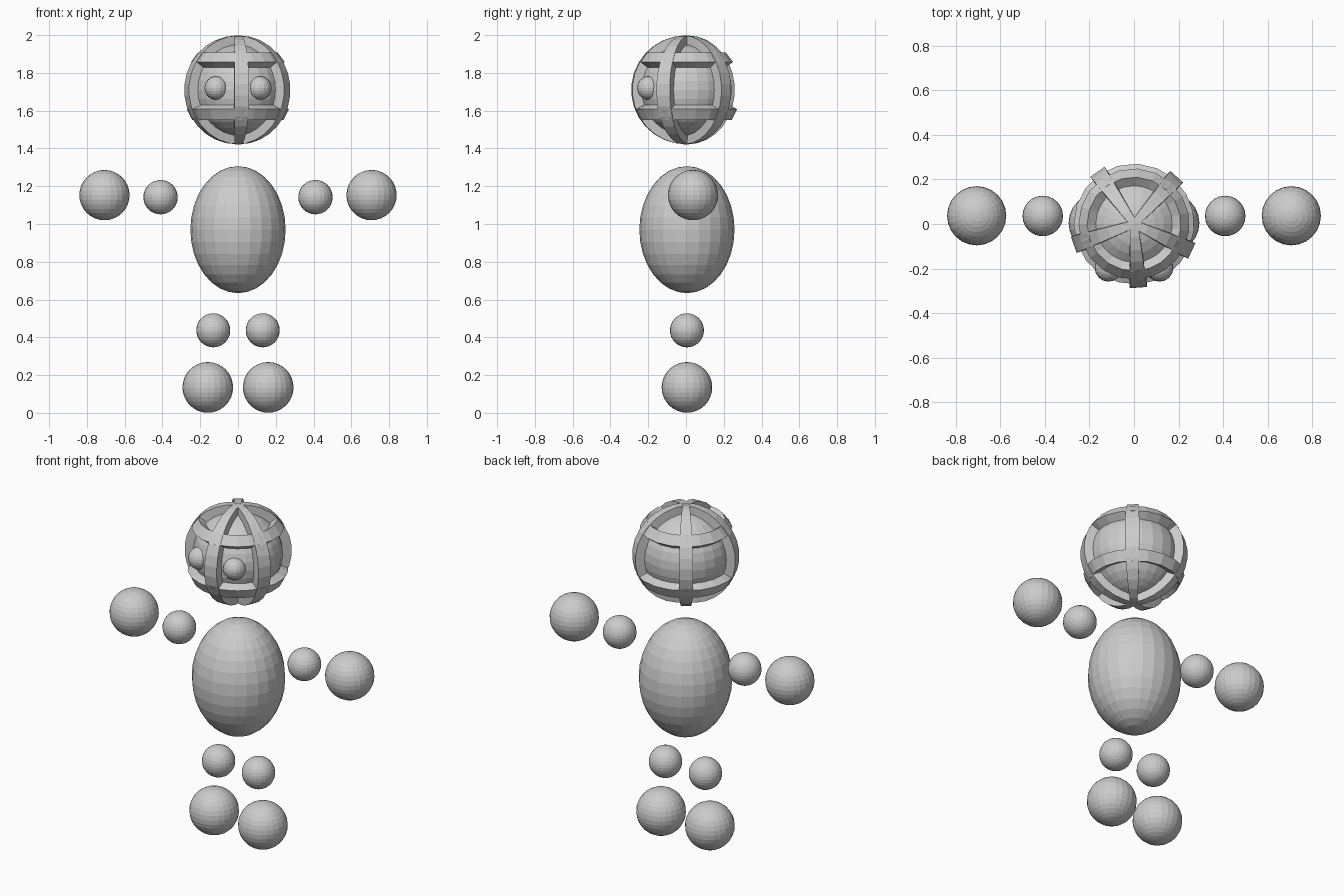
import bpy, bmesh
from math import sin, cos, radians
from mathutils import Vector

if "Cube" in bpy.data.objects:
    bpy.data.objects.remove(bpy.data.objects["Cube"])

HEAD = Vector((0, 0, 1.71))
R_OUT, R_IN = 0.288, 0.23


def ball(name, loc, scale, seg=24, rings=16):
    bpy.ops.mesh.primitive_uv_sphere_add(segments=seg, ring_count=rings, radius=1, location=loc)
    ob = bpy.context.object
    ob.name = name
    ob.scale = scale if isinstance(scale, tuple) else (scale,) * 3
    return ob


def direction(lat, az):
    lat, az = radians(lat), radians(az)
    return Vector((cos(lat) * cos(az), cos(lat) * sin(az), sin(lat)))


def band(bm, frames, closed=False):
    # Sweep a rectangular section along (outward, sideways, width) frames
    loops = []
    for out, side, w in frames:
        s = side * w / 2
        loops.append([bm.verts.new(p) for p in
                      (out * R_OUT - s, out * R_OUT + s, out * R_IN + s, out * R_IN - s)])
    n = len(loops)
    for i in range(n if closed else n - 1):
        a, b = loops[i], loops[(i + 1) % n]
        for k in range(4):
            bm.faces.new((a[k], a[(k + 1) % 4], b[(k + 1) % 4], b[k]))
    if not closed:
        bm.faces.new(loops[0])
        bm.faces.new(loops[-1])


# Head cage: five upright ribs and two level rings
angles = [48, 125, 199, 274, 335]
bm = bmesh.new()
for az in angles:
    side = direction(0, az + 90)
    band(bm, [(direction(lat, az), side, 0.034 + 0.044 * cos(radians(lat)))
              for lat in range(-90, 91, 12)])
for ring_lat in (37, -27):
    frames = []
    for i, a in enumerate(angles):
        b = angles[(i + 1) % 5] + (360 if i == 4 else 0)
        for k in range(4):
            az = a + (b - a) * k / 4
            frames.append((direction(ring_lat, az), direction(ring_lat + 90, az), 0.064))
    band(bm, frames, closed=True)
bmesh.ops.recalc_face_normals(bm, faces=bm.faces)
mesh = bpy.data.meshes.new("head_cage")
bm.to_mesh(mesh)
bm.free()
cage = bpy.data.objects.new("head_cage", mesh)
cage.location = HEAD
bpy.context.collection.objects.link(cage)

# Head and body
ball("head", HEAD, 0.242)
ball("body", (0, 0.005, 0.97), (0.252, 0.252, 0.336))

# Paired parts
for side, s in (("left", -1), ("right", 1)):
    ball(f"{side}_eye", (s * 0.115, -0.197, 1.72), 0.062, 16, 12)
    ball(f"{side}_arm", (s * 0.41, 0.036, 1.142), 0.091)
    ball(f"{side}_hand", (s * 0.707, 0.037, 1.153), 0.133)
    ball(f"{side}_leg", (s * 0.131, 0.005, 0.437), 0.09)
    ball(f"{side}_foot", (s * 0.16, 0.005, 0.135), 0.134)
